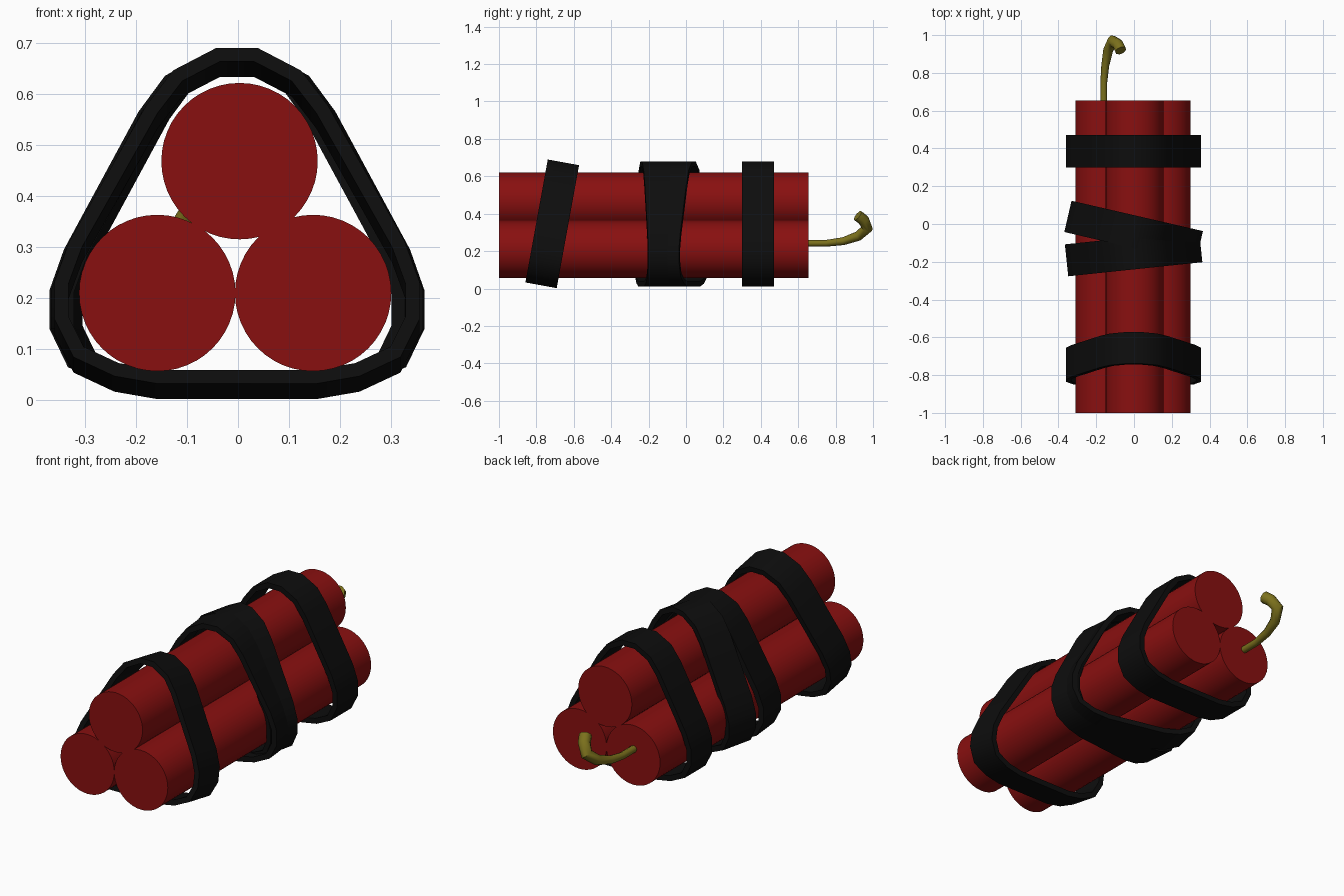
import bpy, bmesh, math
from mathutils import Vector, Matrix

if "Cube" in bpy.data.objects:
    bpy.data.objects.remove(bpy.data.objects["Cube"])


def material(name, color):
    m = bpy.data.materials.new(name)
    m.diffuse_color = (*color, 1)
    m.use_nodes = True
    m.node_tree.nodes["Principled BSDF"].inputs["Base Color"].default_value = m.diffuse_color
    return m


red = material("red_paper", (0.25, 0.005, 0.005))
black = material("black_tape", (0.004, 0.004, 0.004))
olive = material("olive_cord", (0.2, 0.165, 0.012))


def smooth(ob, angle):
    bpy.ops.object.select_all(action='DESELECT')
    ob.select_set(True)
    bpy.context.view_layer.objects.active = ob
    bpy.ops.object.shade_smooth_by_angle(angle=math.radians(angle))


# Three sticks stacked in a triangle
for name, x, z in (("stick_top", 0.003, 0.468),
                   ("stick_left", -0.158, 0.21),
                   ("stick_right", 0.147, 0.21)):
    bpy.ops.mesh.primitive_cylinder_add(
        vertices=48, radius=0.153, depth=1.655,
        location=(x, -0.1725, z), rotation=(math.pi / 2, 0, 0))
    ob = bpy.context.object
    ob.name = name
    ob.data.materials.append(red)
    smooth(ob, 30)

# Tape loop: right half of the outer profile (top to bottom), mirrored
half = [(0.04, 0.68), (0.125, 0.635), (0.178, 0.565), (0.328, 0.295),
        (0.357, 0.215), (0.357, 0.14), (0.32, 0.065), (0.24, 0.027), (0.155, 0.012)]
MID_Z, WIDTH, THICK = 0.3465, 0.17, 0.027
outer = [Vector((x, z - MID_Z)) for x, z in half]
outer += [Vector((-p.x, p.y)) for p in reversed(outer)]


def inset(pts, d):
    # mitred inward offset of a clockwise loop
    out = []
    for i, p in enumerate(pts):
        a = (p - pts[i - 1]).normalized()
        b = (pts[(i + 1) % len(pts)] - p).normalized()
        n = Vector((a.y + b.y, -a.x - b.x)).normalized()
        out.append(p + n * d / n.dot(Vector((a.y, -a.x))))
    return out


inner = inset(outer, THICK)


def band(name, y, tilt_x=0, turn_z=0):
    bm = bmesh.new()
    rings = [[bm.verts.new((p.x, s * WIDTH / 2, p.y)) for p in loop]
             for loop, s in ((outer, -1), (outer, 1), (inner, 1), (inner, -1))]
    n = len(outer)
    for k in range(4):
        r, q = rings[k], rings[(k + 1) % 4]
        for i in range(n):
            j = (i + 1) % n
            bm.faces.new((r[i], r[j], q[j], q[i]))
    bmesh.ops.recalc_face_normals(bm, faces=bm.faces[:])
    me = bpy.data.meshes.new(name)
    bm.to_mesh(me)
    bm.free()
    me.materials.append(black)
    ob = bpy.data.objects.new(name, me)
    bpy.context.collection.objects.link(ob)
    ob.location = (-0.002, y, MID_Z)
    ob.rotation_euler = (math.radians(tilt_x), 0, math.radians(turn_z))
    smooth(ob, 40)


band("tape_rear", 0.385)
band("tape_middle_a", -0.04, turn_z=-13)
band("tape_middle_b", -0.155, turn_z=6)
band("tape_front", -0.715, tilt_x=-10.3)

# Fuse: curved cord that thickens towards its hooked tip
path = [(-0.16, 0.62, 0.242, 0.018), (-0.16, 0.75, 0.242, 0.018),
        (-0.152, 0.84, 0.253, 0.021), (-0.137, 0.92, 0.28, 0.026),
        (-0.112, 0.969, 0.322, 0.031), (-0.085, 0.95, 0.365, 0.031),
        (-0.07, 0.918, 0.39, 0.031)]
cu = bpy.data.curves.new("fuse", 'CURVE')
cu.dimensions = '3D'
cu.bevel_depth = 1.0
cu.bevel_resolution = 2
cu.use_fill_caps = True
sp = cu.splines.new('POLY')
sp.points.add(len(path) - 1)
for pt, (x, y, z, r) in zip(sp.points, path):
    pt.co = (x, y, z, 1)
    pt.radius = r
fuse = bpy.data.objects.new("fuse", cu)
bpy.context.collection.objects.link(fuse)
bpy.ops.object.select_all(action='DESELECT')
fuse.select_set(True)
bpy.context.view_layer.objects.active = fuse
bpy.ops.object.convert(target='MESH')
fuse = bpy.context.object
fuse.name = "fuse"
fuse.data.materials.clear()
fuse.data.materials.append(olive)
smooth(fuse, 50)
